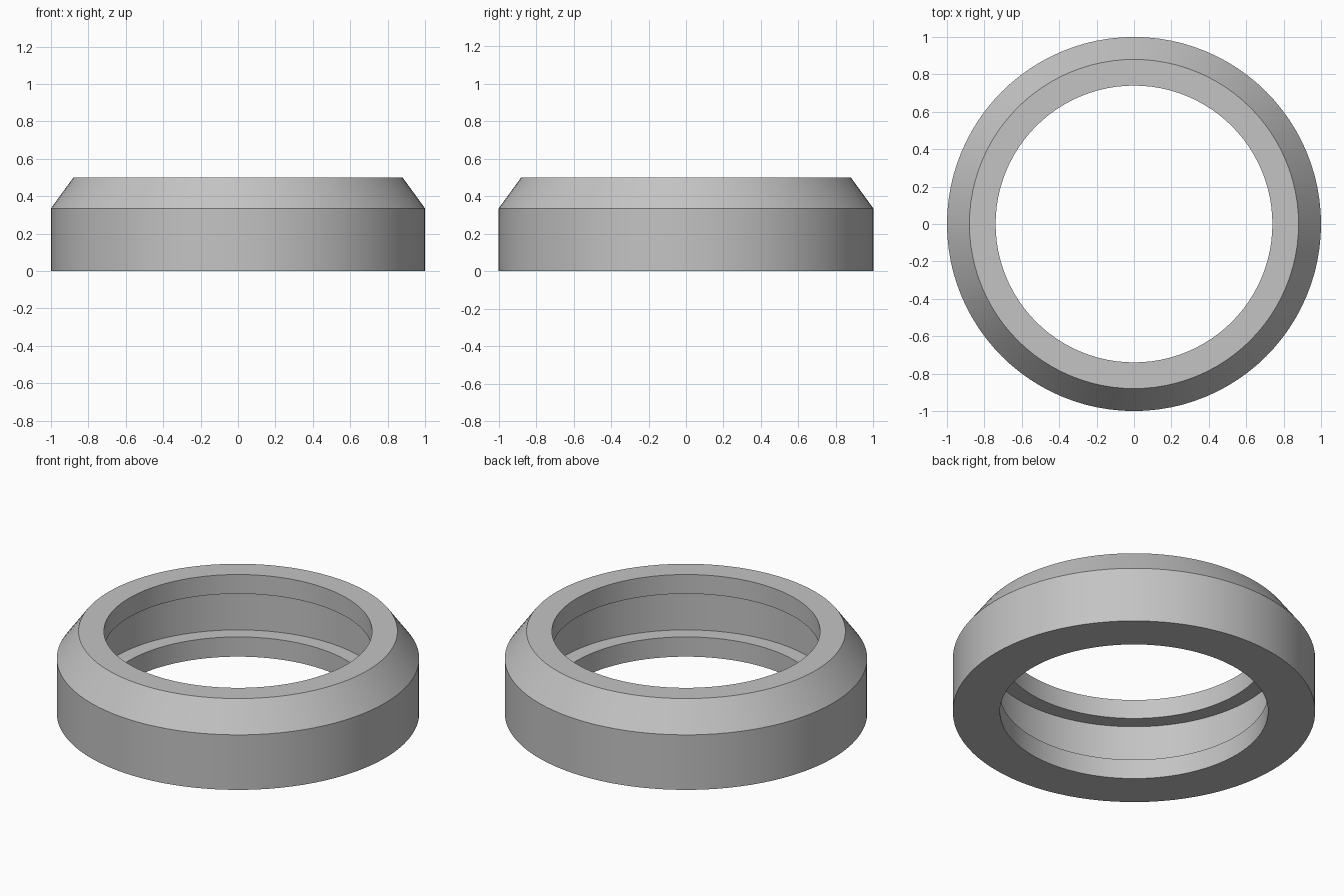
import bpy
import bmesh
import math

cube = bpy.data.objects.get("Cube")
if cube:
    bpy.data.objects.remove(cube, do_unlink=True)

# Plain grey material
GREY = (0.55, 0.55, 0.55, 1.0)
grey = bpy.data.materials.new("grey")
grey.use_nodes = True
grey.diffuse_color = GREY
grey.node_tree.nodes["Principled BSDF"].inputs["Base Color"].default_value = GREY

# Closed ring section (radius, height): chamfered outside, grooved inside
OUTER, TOP_EDGE, BORE, GROOVE = 1.0, 0.88, 0.74, 0.832
HEIGHT, CHAMFER_START = 0.5, 0.335
GROOVE_LOW, GROOVE_HIGH = 0.12, 0.383
section = [
    (BORE, 0), (OUTER, 0), (OUTER, CHAMFER_START), (TOP_EDGE, HEIGHT),
    (BORE, HEIGHT), (BORE, GROOVE_HIGH), (GROOVE, GROOVE_HIGH),
    (GROOVE, GROOVE_LOW), (BORE, GROOVE_LOW),
]


def lathe(name, points, segments, material):
    """Turn a closed section around the z axis."""
    bm = bmesh.new()
    verts = [bm.verts.new((r, 0, z)) for r, z in points]
    edges = [bm.edges.new((v, verts[i - 1])) for i, v in enumerate(verts)]
    bmesh.ops.spin(bm, geom=verts + edges, cent=(0, 0, 0), axis=(0, 0, 1),
                   angle=math.tau, steps=segments, use_merge=True)
    bmesh.ops.remove_doubles(bm, verts=bm.verts, dist=0.0001)
    bmesh.ops.recalc_face_normals(bm, faces=bm.faces)
    mesh = bpy.data.meshes.new(name)
    bm.to_mesh(mesh)
    bm.free()
    mesh.materials.append(material)
    obj = bpy.data.objects.new(name, mesh)
    bpy.context.collection.objects.link(obj)
    return obj


# Grooved ring, smooth around and sharp at the section corners
ring = lathe("grooved_ring", section, 96, grey)
bpy.ops.object.select_all(action="DESELECT")
ring.select_set(True)
bpy.context.view_layer.objects.active = ring
bpy.ops.object.shade_smooth_by_angle(angle=math.radians(20))
